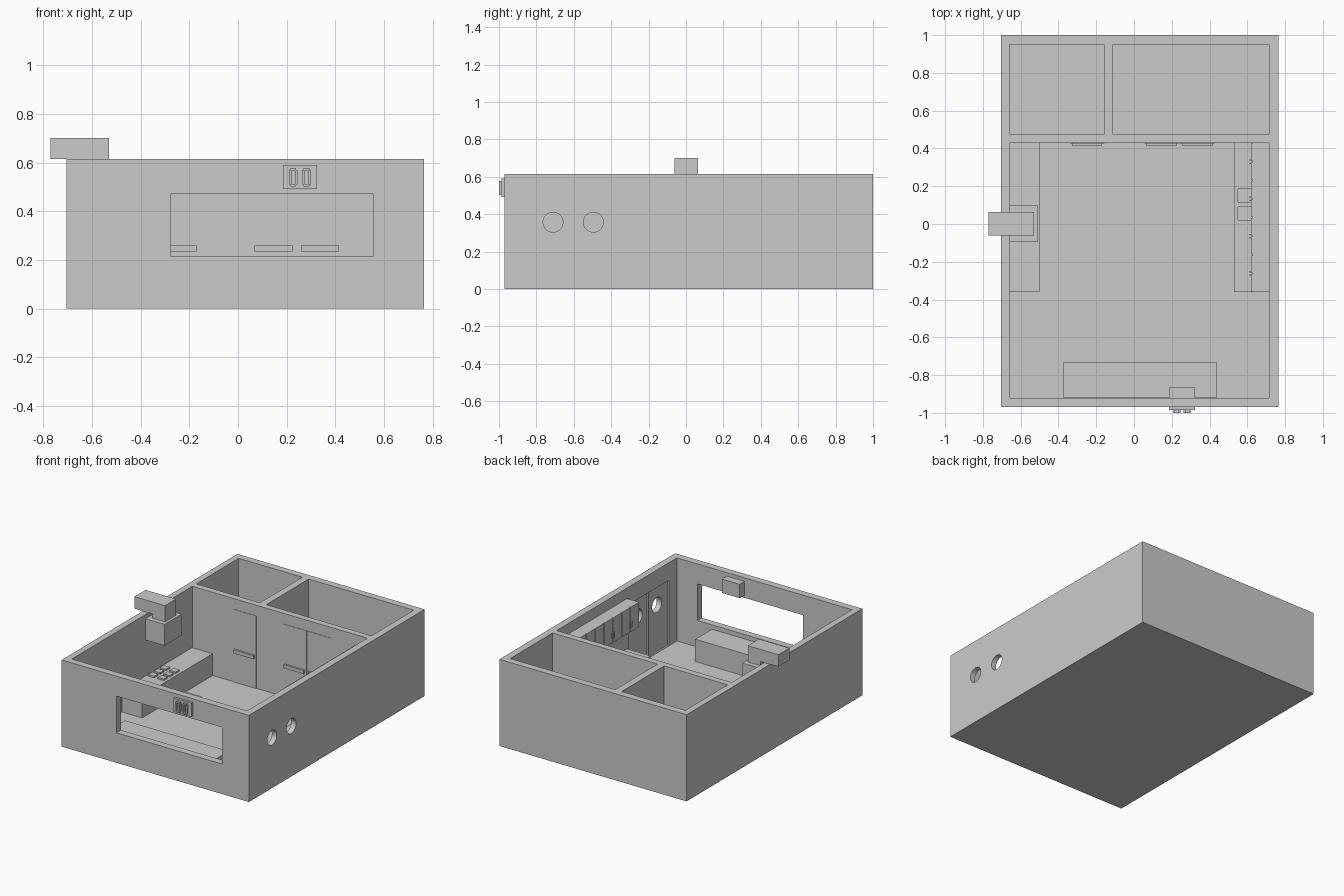
import bpy, math

if "Cube" in bpy.data.objects:
    bpy.data.objects.remove(bpy.data.objects["Cube"])

FLOOR = 0.025
TOP = 0.615


def box(name, x, y, z):
    """Box from (min, max) ranges on each axis."""
    bpy.ops.mesh.primitive_cube_add(
        size=1, location=[(a + b) / 2 for a, b in (x, y, z)])
    ob = bpy.context.object
    ob.name = name
    ob.scale = [b - a for a, b in (x, y, z)]
    bpy.ops.object.transform_apply(location=False, rotation=False, scale=True)
    return ob


def cut(target, cutter):
    """Subtract the cutter, then discard it."""
    mod = target.modifiers.new("cut", "BOOLEAN")
    mod.operation = "DIFFERENCE"
    mod.solver = "EXACT"
    mod.object = cutter
    bpy.context.view_layer.objects.active = target
    bpy.ops.object.modifier_apply(modifier=mod.name)
    bpy.data.objects.remove(cutter, do_unlink=True)


# Outer shell, with main room and two back rooms hollowed out
walls = box("walls_and_floor", (-0.705, 0.765), (-0.97, 1.0), (0, TOP))
rooms = [((-0.66, 0.715), (-0.92, 0.43)),
         ((-0.66, -0.16), (0.475, 0.95)),
         ((-0.11, 0.715), (0.475, 0.95))]
for rx, ry in rooms:
    cut(walls, box("room_cutter", rx, ry, (FLOOR, TOP + 0.1)))

# Serving window in the front wall
cut(walls, box("window_cutter", (-0.275, 0.555), (-1.1, -0.85), (0.213, 0.473)))

# Swing doors recessed in the right wall, each with a round window
for y0, y1 in ((-0.83, -0.605), (-0.601, -0.376)):
    cut(walls, box("door_cutter", (0.70, 0.727), (y0, y1), (FLOOR + 0.002, 0.49)))
for y in (-0.711, -0.495):
    bpy.ops.mesh.primitive_cylinder_add(
        vertices=32, radius=0.053, depth=0.3, location=(0.74, y, 0.357),
        rotation=(0, math.pi / 2, 0))
    cut(walls, bpy.context.object)

# Cold room doors on the partition, with bar handles
for i, (x0, x1) in enumerate(((-0.338, -0.157), (0.055, 0.239), (0.242, 0.426))):
    box(f"cold_room_door_{i}", (x0, x1), (0.427, 0.435), (FLOOR, 0.54))
for i, x0 in enumerate((-0.327, 0.067, 0.258)):
    box(f"door_handle_{i}", (x0, x0 + 0.157), (0.414, 0.43), (0.235, 0.26))

# Serving counter under the window
box("serving_counter", (-0.375, 0.44), (-0.918, -0.732), (FLOOR, 0.183))

# Cooking counter with burners
box("cooking_counter", (-0.66, -0.50), (-0.36, 0.428), (FLOOR, 0.18))
for i, x in enumerate((-0.62, -0.545)):
    for j, y in enumerate((-0.066, 0.0, 0.066)):
        box(f"burner_{i}_{j}", (x - 0.024, x + 0.024), (y - 0.022, y + 0.022),
            (0.178, 0.191))

# Extractor hood, neck and duct going over the wall
box("extractor_hood", (-0.66, -0.51), (-0.095, 0.097), (0.434, 0.585))
box("duct_neck", (-0.63, -0.53), (-0.061, 0.063), (0.58, 0.62))
box("exhaust_duct", (-0.77, -0.53), (-0.061, 0.063), (TOP, 0.70))

# Sink counter with two basins
sink = box("sink_counter", (0.53, 0.715), (-0.36, 0.428), (FLOOR, 0.183))
for y0 in (0.02, 0.115):
    cut(sink, box("basin_cutter", (0.55, 0.66), (y0, y0 + 0.07), (0.12, 0.3)))

# Wall cabinets: eight doors in pairs, each with a small pull
box("wall_cabinet", (0.627, 0.715), (-0.36, 0.428), (0.365, 0.54))
width = (0.428 + 0.36) / 8
for i in range(8):
    y = -0.36 + i * width
    box(f"cabinet_door_{i}", (0.62, 0.628), (y + 0.003, y + width - 0.003),
        (0.365, 0.54))
    pull = y + width - 0.012 if i % 2 == 0 else y + 0.006
    box(f"cabinet_pull_{i}", (0.612, 0.621), (pull, pull + 0.006), (0.40, 0.44))

# Display box through the front wall, with two raised frames
box("display_box", (0.184, 0.324), (-0.986, -0.865), (0.492, 0.59))
for i, x in enumerate((0.227, 0.281)):
    for j, s in enumerate((-1, 1)):
        cx = x + s * 0.013
        cz = 0.54 + s * 0.033
        box(f"frame_upright_{i}_{j}", (cx - 0.005, cx + 0.005), (-1.0, -0.98),
            (0.51, 0.57))
        box(f"frame_rail_{i}_{j}", (x - 0.012, x + 0.012), (-1.0, -0.98),
            (cz - 0.005, cz + 0.005))
